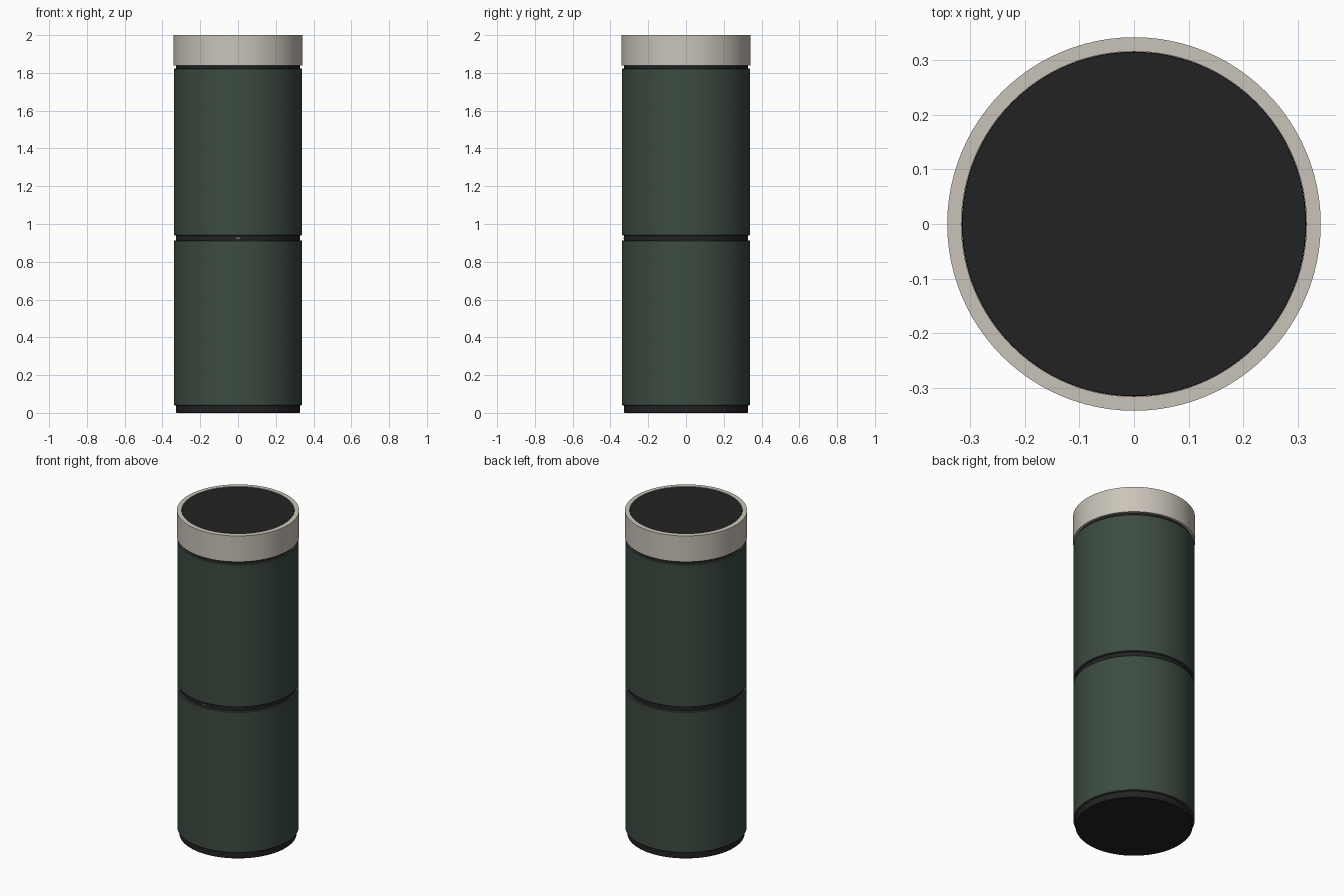
import bpy
import bmesh
import math

cube = bpy.data.objects.get("Cube")
if cube:
    bpy.data.objects.remove(cube, do_unlink=True)

SIDES = 96


def material(name, rgb, roughness=0.6):
    m = bpy.data.materials.new(name)
    m.use_nodes = True
    m.diffuse_color = (*rgb, 1)
    bsdf = m.node_tree.nodes["Principled BSDF"]
    bsdf.inputs["Base Color"].default_value = (*rgb, 1)
    bsdf.inputs["Roughness"].default_value = roughness
    return m


green = material("dark green", (0.045, 0.071, 0.053))
black = material("soft black", (0.016, 0.016, 0.016))
cream = material("warm cream", (0.59, 0.55, 0.485))
grey = material("pin grey", (0.15, 0.15, 0.15))


def finish(name, bm, mat):
    bmesh.ops.recalc_face_normals(bm, faces=bm.faces)
    mesh = bpy.data.meshes.new(name)
    bm.to_mesh(mesh)
    bm.free()
    mesh.materials.append(mat)
    obj = bpy.data.objects.new(name, mesh)
    bpy.context.collection.objects.link(obj)
    bpy.ops.object.select_all(action="DESELECT")
    obj.select_set(True)
    bpy.context.view_layer.objects.active = obj
    bpy.ops.object.shade_smooth_by_angle(angle=math.radians(30))
    return obj


def lathe(name, profile, mat):
    """Spin a (radius, height) profile around z; radius 0 closes a cap."""
    bm = bmesh.new()
    verts = [bm.verts.new((r, 0, z)) for r, z in profile]
    edges = [bm.edges.new(pair) for pair in zip(verts, verts[1:])]
    bmesh.ops.spin(bm, geom=verts + edges, cent=(0, 0, 0), axis=(0, 0, 1),
                   angle=math.tau, steps=SIDES, use_duplicate=False)
    bmesh.ops.remove_doubles(bm, verts=bm.verts, dist=0.0001)
    return finish(name, bm, mat)


def drum(name, radius, low, high, mat, bevel=0.003):
    return lathe(name, [(0, low), (radius - bevel, low), (radius, low + bevel),
                        (radius, high - bevel), (radius - bevel, high), (0, high)], mat)


# Black core: foot, seam and neck show between the shells
drum("inner_core", 0.328, 0, 1.86, black, 0.002)

# Green shells
drum("lower_body", 0.34, 0.04, 0.912, green)
drum("upper_body", 0.34, 0.94, 1.823, green)

# Cream lid ring with a black top disc set into it
lathe("lid_ring", [(0, 1.84), (0.342, 1.84), (0.342, 2), (0.316, 2),
                   (0.316, 1.98), (0, 1.98)], cream)
drum("lid_disc", 0.3155, 1.975, 1.998, black, 0.001)

# Small pin in the front of the seam
bm = bmesh.new()
bmesh.ops.create_cube(bm, size=1)
bmesh.ops.scale(bm, vec=(0.02, 0.008, 0.008), verts=bm.verts)
bmesh.ops.translate(bm, vec=(0, -0.327, 0.924), verts=bm.verts)
finish("seam_pin", bm, grey)
